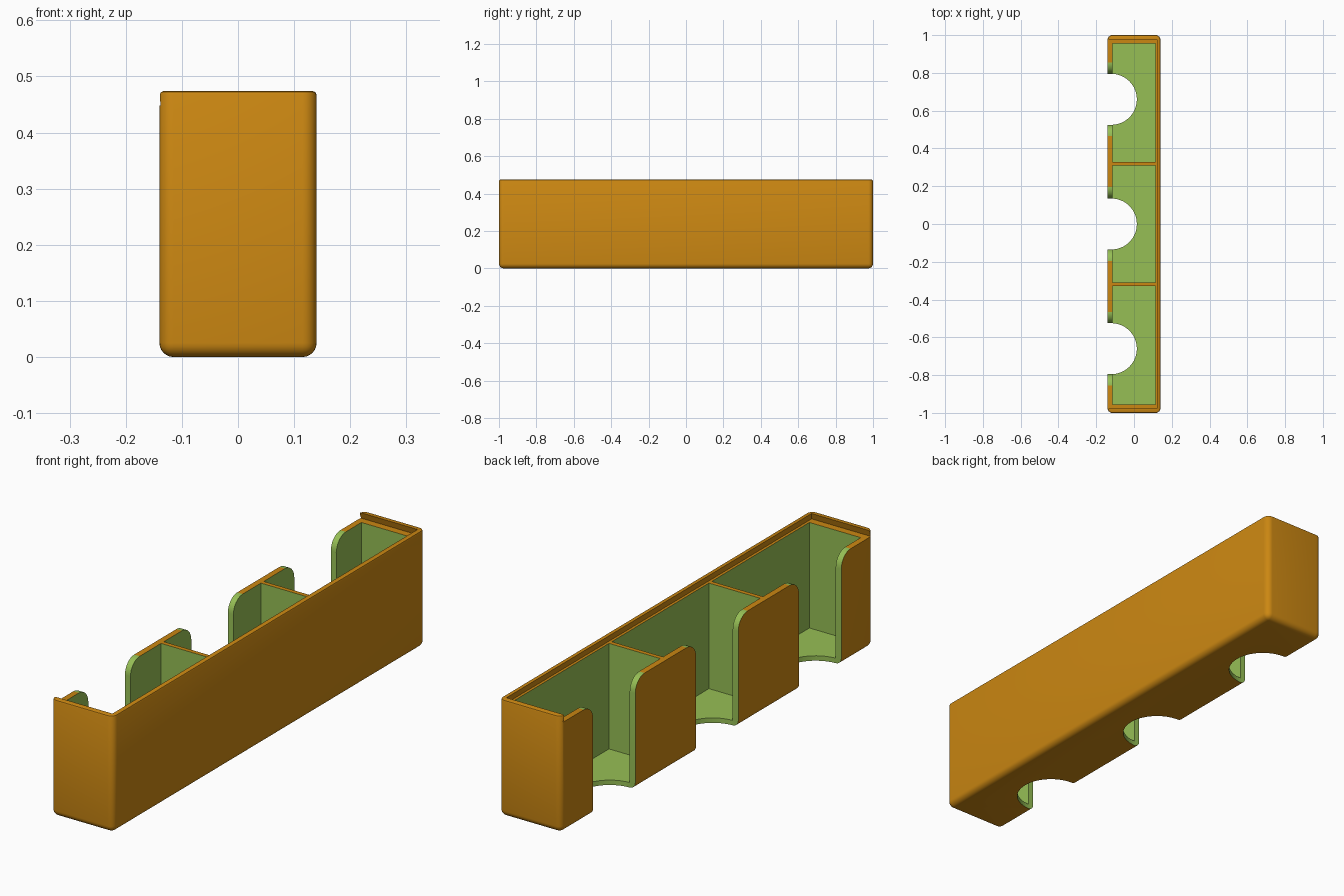
import bpy, bmesh, math

if "Cube" in bpy.data.objects:
    bpy.data.objects.remove(bpy.data.objects["Cube"])

W, L, H = 0.14, 1.0, 0.474      # half width, half length, height
LEDGE = 0.448                   # height of lid track, dividers and slotted wall
INNER = 0.115                   # half width of the compartments
SLOT_R, FILLET = 0.135, 0.06    # finger slot half width, rounding of its upper corners


def material(name, rgb):
    m = bpy.data.materials.new(name)
    m.diffuse_color = (*rgb, 1)
    m.use_nodes = True
    m.node_tree.nodes["Principled BSDF"].inputs["Base Color"].default_value = m.diffuse_color
    return m


MATS = [material("orange_shell", (0.60, 0.243, 0.006)),
        material("green_lining", (0.305, 0.52, 0.091))]


def finish(name, bm, index):
    bmesh.ops.recalc_face_normals(bm, faces=bm.faces)
    for f in bm.faces:
        f.material_index = index
    me = bpy.data.meshes.new(name)
    bm.to_mesh(me)
    bm.free()
    for m in MATS:
        me.materials.append(m)
    ob = bpy.data.objects.new(name, me)
    bpy.context.collection.objects.link(ob)
    return ob


def loft(name, ring_a, ring_b, index):
    """Closed solid between two matching rings of points."""
    bm = bmesh.new()
    a = [bm.verts.new(p) for p in ring_a]
    b = [bm.verts.new(p) for p in ring_b]
    bm.faces.new(a)
    bm.faces.new(b)
    n = len(a)
    for i in range(n):
        j = (i + 1) % n
        bm.faces.new((a[i], a[j], b[j], b[i]))
    return finish(name, bm, index)


def rect(x0, x1, y0, y1, z):
    return [(x0, y0, z), (x1, y0, z), (x1, y1, z), (x0, y1, z)]


# Outer shell: rounded uprights and base, finely eased top rim
bm = bmesh.new()
bmesh.ops.create_cube(bm, size=1)
for v in bm.verts:
    v.co = (v.co.x * 2 * W, v.co.y * 2 * L, (v.co.z + 0.5) * H)
soft = [e for e in bm.edges if min(v.co.z for v in e.verts) < 0.001]
bmesh.ops.bevel(bm, geom=soft, offset=0.025, segments=6, profile=0.5, affect='EDGES')
rim = [e for e in bm.edges if all(v.co.z > H - 1e-4 for v in e.verts)]
bmesh.ops.bevel(bm, geom=rim, offset=0.007, segments=2, profile=0.5, affect='EDGES')
tray = finish("divided_tray", bm, 0)

# Dovetail lid track, open towards the slotted side
cutters = [loft("lid_track_cutter",
                rect(-0.2, 0.126, -0.985, 0.985, LEDGE),
                rect(-0.2, 0.117, -0.972, 0.972, H + 0.02), 0)]

# Three compartments, leaving two dividers between them
for y0, y1 in ((-0.955, -0.329), (-0.311, 0.311), (0.329, 0.955)):
    cutters.append(loft("compartment_cutter",
                        rect(-INNER, INNER, y0, y1, 0.02),
                        rect(-INNER, INNER, y0, y1, 0.46), 1))

# Finger slots: round-ended opening through wall and floor, flared at the top
for yc in (-0.66, 0, 0.66):
    plan = [(-0.2, yc - SLOT_R)]
    for i in range(33):
        t = math.pi * (i / 32 - 0.5)
        plan.append((-0.12 + SLOT_R * math.cos(t), yc + SLOT_R * math.sin(t)))
    plan.append((-0.2, yc + SLOT_R))
    cutters.append(loft("finger_slot_cutter", [(x, y, -0.1) for x, y in plan],
                        [(x, y, 0.6) for x, y in plan], 1))

    half = [(0.11, LEDGE - FILLET - 0.01)]
    for i in range(9):
        t = math.pi / 2 * i / 8
        half.append((SLOT_R + FILLET * (1 - math.cos(t)),
                     LEDGE - FILLET * (1 - math.sin(t))))
    half.append((SLOT_R + FILLET, 0.47))
    flare = half + [(-y, z) for y, z in reversed(half)]
    cutters.append(loft("slot_flare_cutter", [(-0.2, yc + y, z) for y, z in flare],
                        [(-0.105, yc + y, z) for y, z in flare], 1))

# Carve the tray, then drop the cutters
bpy.context.view_layer.objects.active = tray
tray.select_set(True)
for c in cutters:
    c.hide_render = True
    mod = tray.modifiers.new("carve", 'BOOLEAN')
    mod.operation, mod.solver, mod.object = 'DIFFERENCE', 'EXACT', c
    bpy.ops.object.modifier_apply(modifier=mod.name)
for c in cutters:
    bpy.data.objects.remove(c, do_unlink=True)

bpy.ops.object.shade_smooth_by_angle(angle=math.radians(35))
